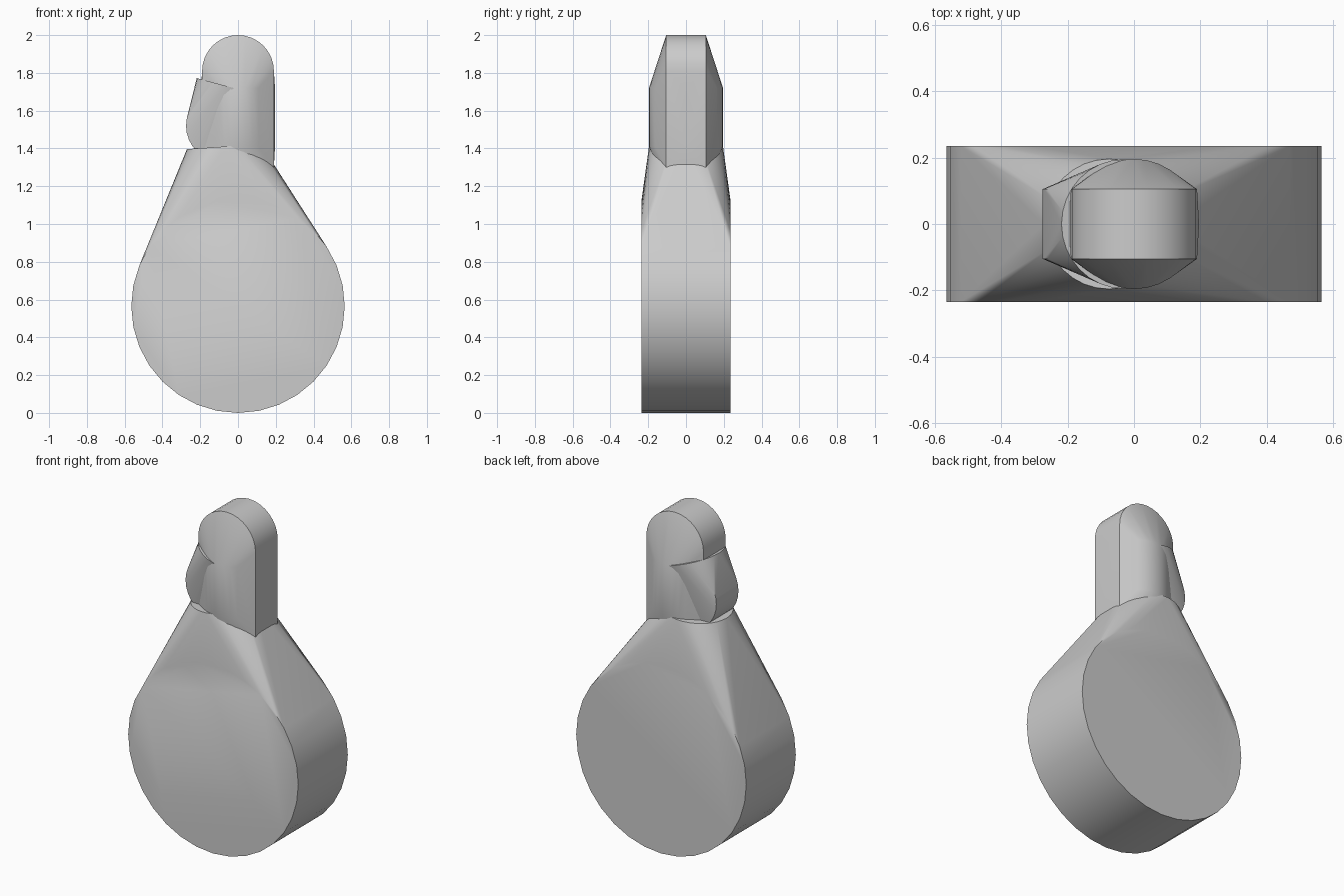
import bpy, bmesh
from math import sin, cos, pi, radians
from mathutils import Vector

cube = bpy.data.objects.get("Cube")
if cube:
    bpy.data.objects.remove(cube, do_unlink=True)

grey = bpy.data.materials.new("plain grey")
grey.use_nodes = True
tone = (0.6, 0.6, 0.6, 1)
grey.diffuse_color = tone
grey.node_tree.nodes["Principled BSDF"].inputs["Base Color"].default_value = tone


def disc(x, z, radius, half, count=32):
    """Upright disc: two circles facing front and back."""
    return [Vector((x + radius * cos(2 * pi * i / count), y, z + radius * sin(2 * pi * i / count)))
            for y in (-half, half) for i in range(count)]


def ring(x, z, radius, tilt=0, count=32):
    """Level circle, tilted about the front-to-back axis."""
    t = radians(tilt)
    return [Vector((x + radius * cos(a) * cos(t), radius * sin(a), z + radius * cos(a) * sin(t)))
            for a in (2 * pi * i / count for i in range(count))]


def hull(name, points):
    """Convex skin stretched over the given outlines."""
    bm = bmesh.new()
    for p in points:
        bm.verts.new(p)
    result = bmesh.ops.convex_hull(bm, input=bm.verts)
    loose = {g for g in result["geom_interior"] + result["geom_unused"]
             if isinstance(g, bmesh.types.BMVert)}
    bmesh.ops.delete(bm, geom=list(loose), context="VERTS")
    bmesh.ops.dissolve_limit(bm, angle_limit=radians(0.5), verts=bm.verts, edges=bm.edges)
    bmesh.ops.recalc_face_normals(bm, faces=bm.faces)
    mesh = bpy.data.meshes.new(name)
    bm.to_mesh(mesh)
    bm.free()
    mesh.materials.append(grey)
    obj = bpy.data.objects.new(name, mesh)
    bpy.context.collection.objects.link(obj)
    bpy.ops.object.select_all(action="DESELECT")
    obj.select_set(True)
    bpy.context.view_layer.objects.active = obj
    bpy.ops.object.shade_smooth_by_angle(angle=radians(35))


# Round body narrowing to a slightly tilted collar
hull("body", disc(0, 0.565, 0.565, 0.235) + ring(-0.075, 1.41, 0.196, 4))

# Rounded knuckle leaning out on the right side
hull("knuckle", disc(-0.085, 1.52, 0.19, 0.105) + ring(-0.03, 1.722, 0.195, -15))

# Upright column with a rounded, wedge-shaped top
hull("column", disc(0, 1.81, 0.19, 0.105) + ring(0, 1.72, 0.196)
     + ring(0, 1.41, 0.196) + disc(0, 1.3, 0.19, 0.105))
